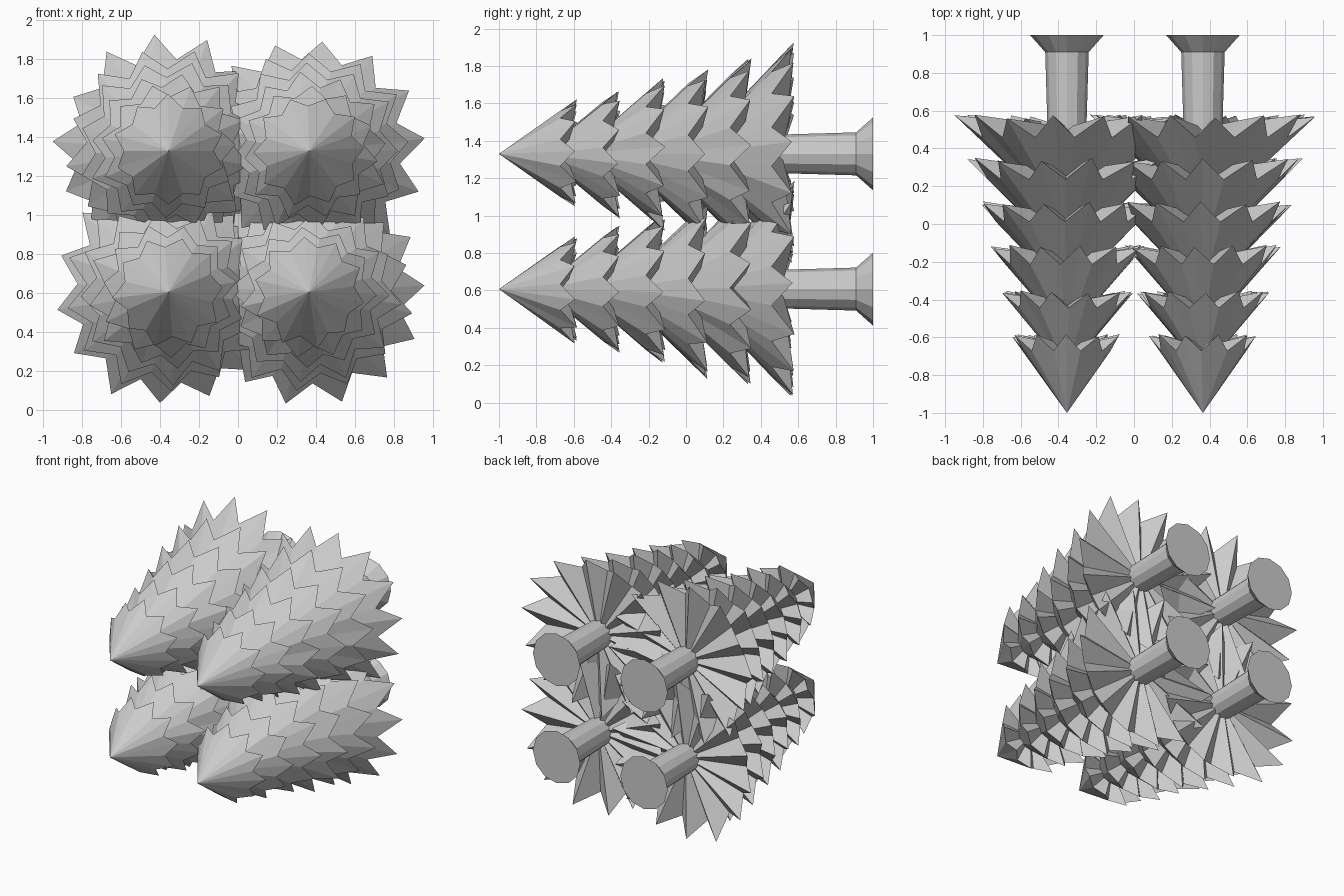
import bpy, bmesh, random
from math import sin, cos, radians, tau

cube = bpy.data.objects.get("Cube")
if cube:
    bpy.data.objects.remove(cube, do_unlink=True)

random.seed(4)

grey = bpy.data.materials.new("plain grey")
grey.use_nodes = True
grey.diffuse_color = (0.6, 0.6, 0.6, 1)
grey.node_tree.nodes["Principled BSDF"].inputs["Base Color"].default_value = (0.6, 0.6, 0.6, 1)


def finish(bm, name, location):
    bmesh.ops.recalc_face_normals(bm, faces=bm.faces)
    mesh = bpy.data.meshes.new(name)
    bm.to_mesh(mesh)
    bm.free()
    mesh.materials.append(grey)
    obj = bpy.data.objects.new(name, mesh)
    obj.location = location
    bpy.context.collection.objects.link(obj)


def foliage_tier(name, location, apex, rim, radius, points, phase):
    """Hollow-looking cone with a zigzag rim and a pleated underside."""
    bm = bmesh.new()
    tip = bm.verts.new((0, apex, 0))
    centre = bm.verts.new((0, rim - 0.06, 0))
    ring = []
    for i in range(points * 2):
        a = phase + tau * i / (points * 2)
        if i % 2:                       # notch between two needles
            along = 0.8
            r = radius * 0.81
        else:                           # needle tip
            along = random.uniform(0.98, 1.02)
            r = radius * random.uniform(0.96, 1.04)
            a += random.uniform(-0.03, 0.03)
        ring.append(bm.verts.new((r * cos(a), apex + (rim - apex) * along, r * sin(a))))
    for a, b in zip(ring, ring[1:] + ring[:1]):
        bm.faces.new((tip, a, b))
        bm.faces.new((centre, b, a))
    finish(bm, name, location)


def trunk(name, location, sides=12):
    """Tapered trunk that flares into a flat foot."""
    bm = bmesh.new()
    rings = []
    for y, r in ((0.4, 0.1), (0.91, 0.115), (1.0, 0.195)):
        rings.append([bm.verts.new((r * cos(tau * i / sides), y, r * sin(tau * i / sides)))
                      for i in range(sides)])
    for low, high in zip(rings, rings[1:]):
        for i in range(sides):
            j = (i + 1) % sides
            bm.faces.new((low[i], low[j], high[j], high[i]))
    bm.faces.new(rings[0])
    bm.faces.new(rings[-1])
    finish(bm, name, location)


# Apex, rim, radius and needle count of each tier, tip to base
TIERS = ((-1.0, -0.59, 0.285, 10), (-0.78, -0.36, 0.345, 11), (-0.59, -0.12, 0.405, 12),
         (-0.38, 0.11, 0.465, 12), (-0.18, 0.34, 0.52, 13), (0.01, 0.57, 0.58, 14))

# Four trees lying on their sides, with the angle of one needle on the widest tier
TREES = {"upper_right": (-0.355, 1.33, 98), "upper_left": (0.365, 1.33, 82),
         "lower_right": (-0.355, 0.607, 265), "lower_left": (0.365, 0.607, 285)}

for side, (x, z, angle) in TREES.items():
    place = (x, 0, z)
    trunk(side + "_trunk", place)
    for n, (apex, rim, radius, points) in enumerate(TIERS, 1):
        phase = radians(angle) + (len(TIERS) - n) * 0.6
        foliage_tier(f"{side}_foliage_{n}", place, apex, rim, radius, points, phase)
